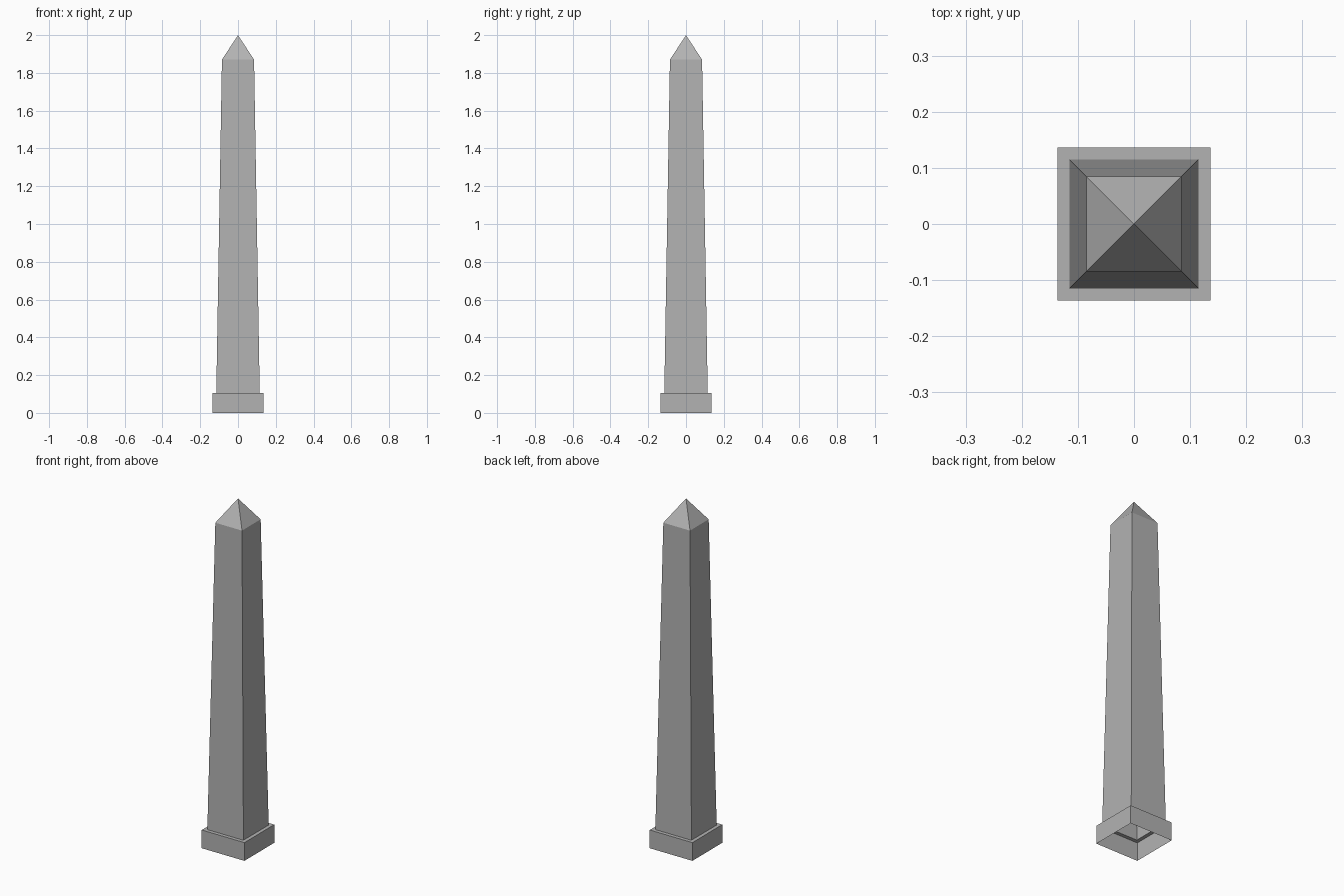
import bpy, bmesh

if "Cube" in bpy.data.objects:
    bpy.data.objects.remove(bpy.data.objects["Cube"])

# Dark grey stone
stone = bpy.data.materials.new("stone")
stone.diffuse_color = (0.45, 0.45, 0.45, 1)
stone.use_nodes = True
stone.node_tree.nodes["Principled BSDF"].inputs["Base Color"].default_value = stone.diffuse_color


def square_shell(name, sections):
    """Thin open shell lofted through square sections (half width, height)."""
    bm = bmesh.new()
    rings = []
    for half, z in sections:
        if half == 0:
            rings.append([bm.verts.new((0, 0, z))] * 4)
        else:
            rings.append([bm.verts.new((sx * half, sy * half, z))
                          for sx, sy in ((-1, -1), (1, -1), (1, 1), (-1, 1))])
    for lower, upper in zip(rings, rings[1:]):
        for i in range(4):
            j = (i + 1) % 4
            corners = [lower[i], lower[j], upper[j], upper[i]]
            bm.faces.new(list(dict.fromkeys(corners)))
    mesh = bpy.data.meshes.new(name)
    bm.to_mesh(mesh)
    bm.free()
    mesh.materials.append(stone)
    obj = bpy.data.objects.new(name, mesh)
    bpy.context.collection.objects.link(obj)
    return obj


BASE, FOOT, TOP = 0.136, 0.115, 0.085   # half widths
LEDGE, SHOULDER, TIP = 0.105, 1.87, 2.0  # heights

# Plinth: open underneath, with a narrow ledge around the shaft
square_shell("plinth", [(BASE, 0), (BASE, LEDGE), (FOOT, LEDGE)])

# Tapered hollow shaft
square_shell("shaft", [(FOOT, LEDGE), (TOP, SHOULDER)])

# Pyramid cap
square_shell("pyramid_cap", [(TOP, SHOULDER), (0, TIP)])
